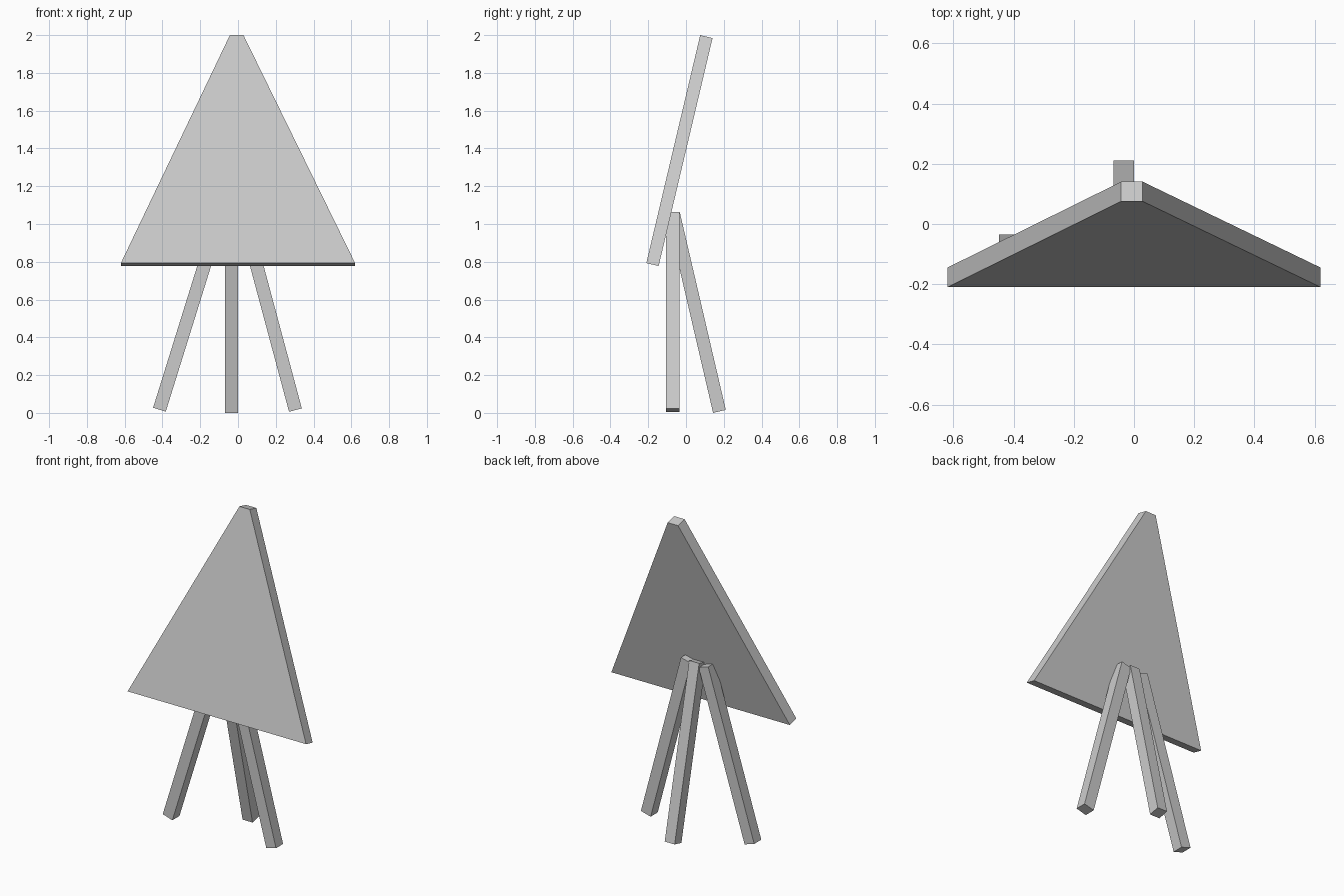
import bpy, bmesh
from math import radians, sin, cos
from mathutils import Matrix, Vector

if "Cube" in bpy.data.objects:
    bpy.data.objects.remove(bpy.data.objects["Cube"])


def prism(name, profile, thickness, matrix):
    """Extrude an x-z profile along +y, then place it."""
    bm = bmesh.new()
    face = bm.faces.new([bm.verts.new((x, 0, z)) for x, z in profile])
    ext = bmesh.ops.extrude_face_region(bm, geom=[face])
    moved = [v for v in ext["geom"] if isinstance(v, bmesh.types.BMVert)]
    bmesh.ops.translate(bm, verts=moved, vec=(0, thickness, 0))
    bmesh.ops.recalc_face_normals(bm, faces=bm.faces)
    bm.transform(matrix)
    mesh = bpy.data.meshes.new(name)
    bm.to_mesh(mesh)
    bm.free()
    obj = bpy.data.objects.new(name, mesh)
    bpy.context.collection.objects.link(obj)
    return obj


def leg(name, foot, axis, angle, length, w=0.07):
    """Square bar standing on its foot centre, leaned about one axis."""
    h = w / 2
    place = (Matrix.Translation(foot) @ Matrix.Rotation(radians(angle), 4, axis)
             @ Matrix.Translation((0, -h, 0)))
    return prism(name, [(-h, 0), (h, 0), (h, length), (-h, length)], w, place)


# Leaning tapered board with a blunt tip
tilt = Matrix.Translation((0, -0.21, 0.793)) @ Matrix.Rotation(radians(-13.3), 4, 'X')
prism("board", [(-0.62, 0), (0.62, 0), (0.029, 1.24), (-0.043, 1.24)], 0.067, tilt)

# Two splayed front legs and a rear leg leaning in to meet them
leg("left_leg", (-0.416, -0.07, 0.017), 'Y', 17.3, 1.075)
leg("right_leg", (0.304, -0.07, 0.015), 'Y', -15.0, 1.075)
leg("rear_leg", (-0.034, 0.177, 0.008), 'X', 13.1, 1.072, 0.069)
